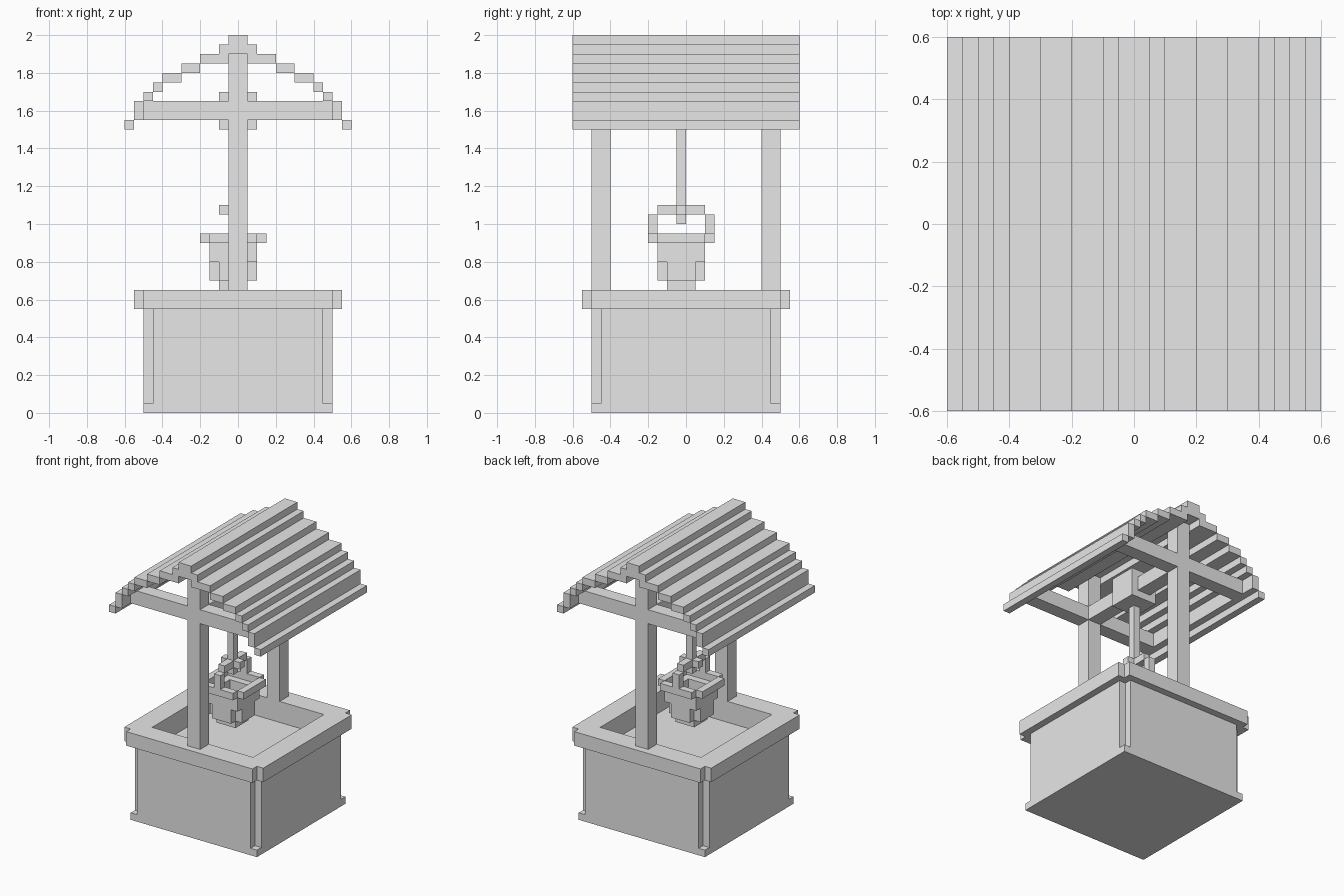
import bpy
import bmesh
from mathutils import Vector

U = 0.05  # block unit

old = bpy.data.objects.get("Cube")
if old:
    bpy.data.objects.remove(old, do_unlink=True)

grey = bpy.data.materials.new("plain_grey")
grey.use_nodes = True
grey.diffuse_color = (0.8, 0.8, 0.8, 1)
grey.node_tree.nodes["Principled BSDF"].inputs["Base Color"].default_value = (0.8, 0.8, 0.8, 1)


def prism(name, outline, z0, z1):
    """Extrude a flat outline, in metres, from z0 to z1."""
    bm = bmesh.new()
    face = bm.faces.new([bm.verts.new((x, y, z0)) for x, y in outline])
    out = bmesh.ops.extrude_face_region(bm, geom=[face])
    top = [g for g in out["geom"] if isinstance(g, bmesh.types.BMVert)]
    bmesh.ops.translate(bm, verts=top, vec=Vector((0, 0, z1 - z0)))
    bmesh.ops.recalc_face_normals(bm, faces=bm.faces)
    mesh = bpy.data.meshes.new(name)
    bm.to_mesh(mesh)
    bm.free()
    mesh.materials.append(grey)
    obj = bpy.data.objects.new(name, mesh)
    bpy.context.collection.objects.link(obj)
    return obj


def box(name, x0, x1, y0, y1, z0, z1):
    return prism(name, [(x0, y0), (x1, y0), (x1, y1), (x0, y1)], z0, z1)


def notched(name, c, r, z0, z1):
    """Square block of half width r around (c, c), one unit cut off each corner."""
    q = r - U
    quarter = [(r, -q), (r, q), (q, q)]
    points = []
    for _ in range(4):
        points += quarter
        quarter = [(-y, x) for x, y in quarter]
    return prism(name, [(x + c, y + c) for x, y in points], z0, z1)


def hollow(obj, c, r, z0, z1):
    """Cut a square hole out of a block."""
    cutter = box("hole_cutter", c - r, c + r, c - r, c + r, z0, z1)
    cutter.hide_render = True
    mod = obj.modifiers.new("hole", "BOOLEAN")
    mod.operation = "DIFFERENCE"
    mod.solver = "EXACT"
    mod.object = cutter
    bpy.context.view_layer.objects.active = obj
    bpy.ops.object.modifier_apply(modifier=mod.name)
    bpy.data.objects.remove(cutter, do_unlink=True)


# Well: foot slab, wall with the water level inside, overhanging rim
box("foot_slab", -0.5, 0.5, -0.5, 0.5, 0, U)
wall = notched("well_wall", 0, 0.5, U, 0.55)
hollow(wall, 0, 0.4, 0.5, 0.7)
rim = notched("well_rim", 0, 0.55, 0.55, 0.65)
hollow(rim, 0, 0.4, 0.5, 0.7)

# Posts and cross beams at both ends
for end, y in (("front", -0.5), ("back", 0.4)):
    box(end + "_post", -U, U, y, y + 0.1, 0.65, 1.9)
    for side, s in (("left", 1), ("right", -1)):
        x0, x1 = sorted((s * U, s * 0.5))
        box(f"{end}_{side}_beam", x0, x1, y, y + 0.1, 1.55, 1.65)

# Axle with rope drum
box("axle", -U, U, -0.4, 0.4, 1.55, 1.65)
box("rope_drum", -0.1, 0.1, -0.1, 0.1, 1.5, 1.7)

# Roof: ridge and stepped planks (inner x, outer x, bottom, top)
box("roof_ridge", -U, U, -0.6, 0.6, 1.9, 2.0)
planks = [
    (0.05, 0.1, 1.9, 1.95), (0.05, 0.2, 1.85, 1.9), (0.2, 0.3, 1.8, 1.85),
    (0.3, 0.4, 1.75, 1.8), (0.4, 0.45, 1.7, 1.75), (0.45, 0.5, 1.65, 1.7),
    (0.5, 0.55, 1.55, 1.65), (0.55, 0.6, 1.5, 1.55),
]
for i, (a, b, z0, z1) in enumerate(planks):
    for side, s in (("left", 1), ("right", -1)):
        x0, x1 = sorted((s * a, s * b))
        box(f"roof_plank_{side}_{i}", x0, x1, -0.6, 0.6, z0, z1)

# Bucket, half a block off centre, hanging on the rope
c = -U / 2
box("bucket_bottom", c - 1.5 * U, c + 1.5 * U, c - 1.5 * U, c + 1.5 * U, 0.65, 0.7)
lower = notched("bucket_lower", c, 2.5 * U, 0.7, 0.8)
hollow(lower, c, 1.5 * U, 0.7 + U, 0.9)
upper = box("bucket_upper", c - 2.5 * U, c + 2.5 * U, c - 2.5 * U, c + 2.5 * U, 0.8, 0.9)
hollow(upper, c, 1.5 * U, 0.7, 1.0)
lip = notched("bucket_lip", c, 3.5 * U, 0.9, 0.95)
hollow(lip, c, 2.5 * U, 0.8, 1.0)

# Handle, knot and rope
h = U / 2
for side, y in (("front", c - 3 * U), ("back", c + 3 * U)):
    box(side + "_handle_upright", c - h, c + h, y - h, y + h, 0.95, 1.05)
box("handle_bar", c - h, c + h, c - 2.5 * U, c + 2.5 * U, 1.05, 1.1)
for side, x in (("left", c + U), ("right", c - U)):
    box(side + "_knot", x - h, x + h, c - h, c + h, 1.05, 1.1)
box("rope_end", c - h, c + h, c - h, c + h, 1.0, 1.05)
box("rope", c - h, c + h, c - h, c + h, 1.1, 1.5)
